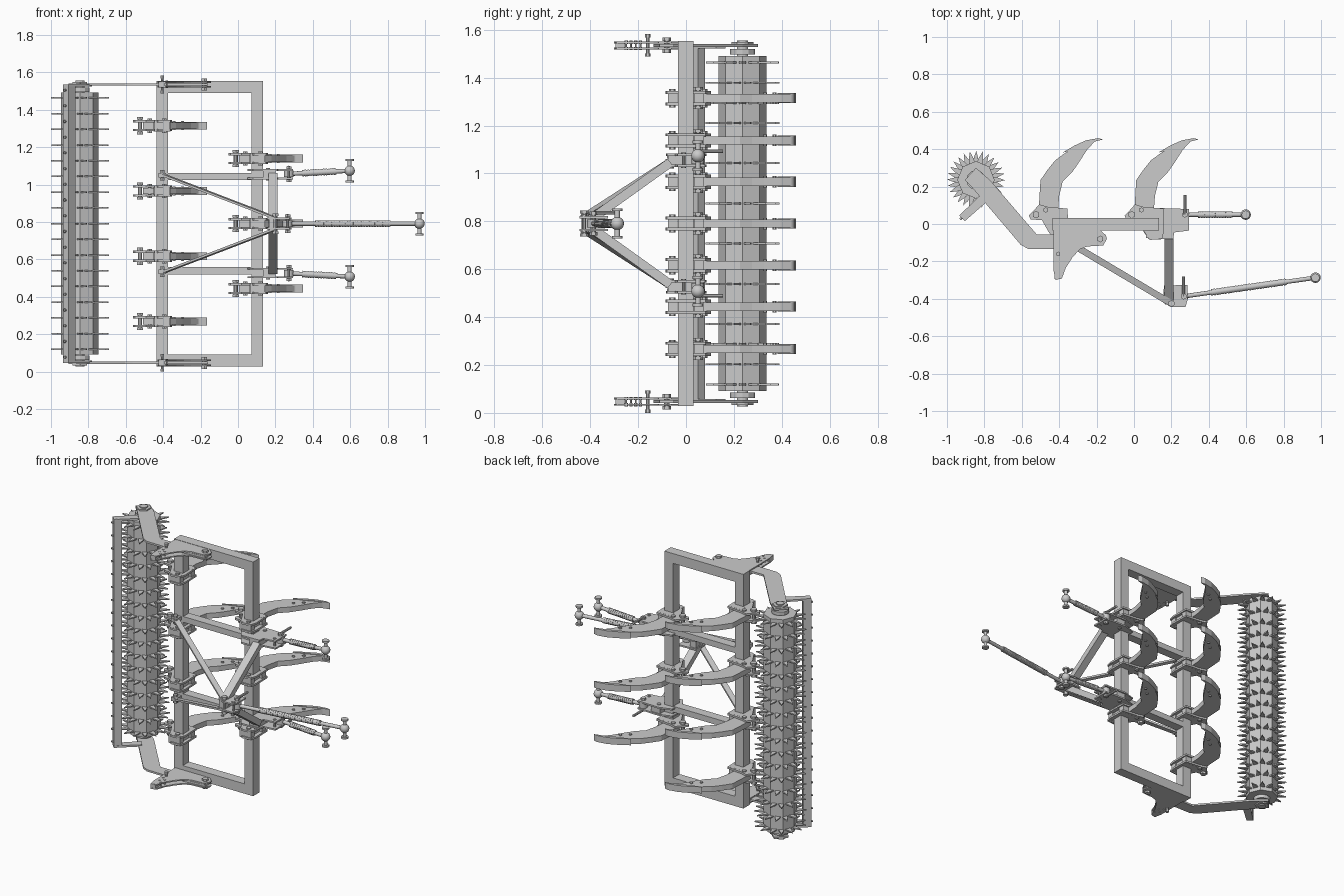
import bpy, bmesh, math
from mathutils import Vector, Matrix

ZM = 0.791  # height of the mirror plane


def finish(name, bm):
    bmesh.ops.recalc_face_normals(bm, faces=bm.faces)
    me = bpy.data.meshes.new(name)
    bm.to_mesh(me)
    bm.free()
    ob = bpy.data.objects.new(name, me)
    bpy.context.collection.objects.link(ob)
    return ob


def add_prism(bm, pts, z, t):
    """Profile in x/y, thickness t centred on z."""
    vs = [bm.verts.new((x, y, z - t / 2)) for x, y in pts]
    f = bm.faces.new(vs)
    ext = bmesh.ops.extrude_face_region(bm, geom=[f])
    bmesh.ops.translate(bm, vec=(0, 0, t),
                        verts=[v for v in ext['geom'] if isinstance(v, bmesh.types.BMVert)])


def add_box(bm, x0, x1, y0, y1, z0, z1):
    add_prism(bm, [(x0, y0), (x1, y0), (x1, y1), (x0, y1)], (z0 + z1) / 2, z1 - z0)


def axis_matrix(a, b, up=(0, 0, 1)):
    d = (b - a).normalized()
    side = d.cross(Vector(up))
    if side.length < 1e-4:
        side = Vector((1, 0, 0))
    side.normalize()
    m = Matrix((side, side.cross(d), d)).transposed().to_4x4()
    return Matrix.Translation((a + b) / 2) @ m


def add_rod(bm, a, b, r, r2=None, n=12):
    a, b = Vector(a), Vector(b)
    bmesh.ops.create_cone(bm, cap_ends=True, segments=n, radius1=r, radius2=r if r2 is None else r2,
                          depth=(b - a).length, matrix=axis_matrix(a, b))


def add_bar(bm, a, b, w, h):
    """Rectangular bar; w across, h along z-like direction."""
    a, b = Vector(a), Vector(b)
    m = axis_matrix(a, b) @ Matrix.Diagonal((w, h, (b - a).length, 1))
    bmesh.ops.create_cube(bm, size=1, matrix=m)


def pin(bm, x, y, z, half, r=0.012, head=0.02):
    """Bolt along z with hexagonal heads."""
    add_rod(bm, (x, y, z - half), (x, y, z + half), r, n=10)
    for s in (-1, 1):
        add_rod(bm, (x, y, z + s * (half - 0.014)), (x, y, z + s * half), head, n=6)


# main rectangular frame with two inner beams
bm = bmesh.new()
for x0 in (-0.436, 0.071):
    add_box(bm, x0, x0 + 0.062, -0.034, 0.032, ZM - 0.763, ZM + 0.763)
for s in (-1, 1):
    zc = ZM + s * 0.731
    add_box(bm, -0.374, 0.071, -0.034, 0.032, zc - 0.032, zc + 0.032)
    zc = ZM + s * 0.252
    add_box(bm, -0.374, 0.071, -0.03, 0.03, zc - 0.019, zc + 0.019)
finish("main_frame", bm)

# tines: curved shank, share point, clamp plates and bolts (front-row coordinates)
SHANK = [(0.005, 0.06), (0.005, 0.12), (0.012, 0.235), (0.05, 0.29), (0.09, 0.34), (0.14, 0.377),
         (0.195, 0.41), (0.255, 0.437), (0.31, 0.45), (0.26, 0.395), (0.215, 0.325), (0.18, 0.275),
         (0.13, 0.225), (0.112, 0.15), (0.105, 0.06)]
POINT = [(0.13, 0.382), (0.195, 0.42), (0.255, 0.447), (0.32, 0.459), (0.347, 0.452),
         (0.31, 0.443), (0.255, 0.425), (0.195, 0.398)]
CLAMP = [(-0.05, 0.045), (-0.03, 0.065), (0.005, 0.105), (0.05, 0.092), (0.157, 0.082), (0.16, -0.04),
         (0.15, -0.08), (0.085, -0.085), (0.055, -0.042), (0.02, 0.02), (-0.04, 0.025)]
rows = [(0, k * 0.3475) for k in (-1, 0, 1)] + [(-0.512, (k - 1.5) * 0.349) for k in range(4)]
for dx, dz in rows:
    z = ZM + dz
    mv = lambda pts: [(x + dx, y) for x, y in pts]
    bm = bmesh.new()
    add_prism(bm, mv(SHANK), z, 0.034)
    add_prism(bm, mv(POINT), z, 0.042)
    for x, y in ((0.215, 0.37), (0.17, 0.33)):
        pin(bm, x + dx, y, z, 0.024, 0.006, 0.009)
    finish("tine", bm)
    bm = bmesh.new()
    for s in (-1, 1):
        add_prism(bm, mv(CLAMP), z + s * 0.0235, 0.012)
    add_box(bm, 0.06 + dx, 0.15 + dx, 0.034, 0.075, z - 0.03, z + 0.03)
    add_box(bm, 0.065 + dx, 0.145 + dx, -0.075, -0.036, z - 0.03, z + 0.03)
    pin(bm, -0.012 + dx, 0.05, z, 0.046, 0.012, 0.02)
    pin(bm, 0.04 + dx, 0.075, z, 0.038, 0.009, 0.014)
    pin(bm, 0.118 + dx, -0.058, z, 0.038, 0.009, 0.014)
    finish("tine_clamp", bm)

# roller: octagonal drum, spike rings, end hubs
RX, RY = -0.845, 0.236
bm = bmesh.new()
bmesh.ops.create_cone(bm, cap_ends=True, segments=8, radius1=0.1, radius2=0.1, depth=1.4,
                      matrix=Matrix.Translation((RX, RY, ZM)))
for s in (-1, 1):
    add_rod(bm, (RX, RY, ZM + s * 0.7), (RX, RY, ZM + s * 0.765), 0.024)
    add_rod(bm, (RX, RY, ZM + s * 0.705), (RX, RY, ZM + s * 0.728), 0.052)
    add_rod(bm, (RX, RY, ZM + s * 0.75), (RX, RY, ZM + s * 0.758), 0.045, n=6)
finish("roller_drum", bm)
bm = bmesh.new()
N = 14
for r in range(17):
    z = ZM + (r - 8) * 0.084
    for k in range(N):
        a = 2 * math.pi * (k + 0.5 * (r % 2)) / N
        pts = []
        for rad, off in ((0.085, -0.017), (0.085, 0.017), (0.12, 0.011), (0.155, -0.002), (0.12, -0.011)):
            pts.append((RX + rad * math.cos(a) - off * math.sin(a), RY + rad * math.sin(a) + off * math.cos(a)))
        add_prism(bm, pts, z, 0.008)
finish("roller_spikes", bm)

# scraper bar behind the roller
bm = bmesh.new()
add_prism(bm, [(-0.935, 0.045), (-0.905, 0.015), (-0.87, 0.05), (-0.9, 0.08)], ZM, 1.49)
for s in (-1, 1):
    add_prism(bm, [(-0.935, 0.045), (-0.905, 0.015), (-0.78, 0.125), (-0.81, 0.165)], ZM + s * 0.738, 0.012)
for r in range(18):
    add_rod(bm, (-0.914, 0.04, ZM + (r - 8.5) * 0.084), (-0.93, 0.024, ZM + (r - 8.5) * 0.084), 0.007, n=6)
finish("scraper_bar", bm)

# roller arms and their adjustment plates
ARM = [(-0.905, 0.235), (-0.845, 0.3), (-0.77, 0.235), (-0.52, -0.056), (-0.16, -0.05),
       (-0.16, -0.11), (-0.44, -0.135), (-0.565, -0.133), (-0.605, -0.112), (-0.87, 0.2)]
PLATE = [(-0.43, -0.034), (-0.43, -0.25), (-0.42, -0.3), (-0.385, -0.29), (-0.365, -0.235), (-0.33, -0.18),
         (-0.29, -0.135), (-0.25, -0.12), (-0.165, -0.115), (-0.145, -0.08), (-0.15, -0.06), (-0.18, -0.034)]
for s in (-1, 1):
    zc = ZM + s * 0.744
    bm = bmesh.new()
    add_prism(bm, ARM, zc, 0.012)
    finish("roller_arm", bm)
    bm = bmesh.new()
    for o in (-0.013, 0.013):
        add_prism(bm, PLATE, zc + o, 0.008)
    add_box(bm, -0.425, -0.39, -0.295, -0.25, zc - 0.014, zc + 0.014)
    pin(bm, -0.18, -0.08, zc, 0.032, 0.012, 0.018)
    pin(bm, -0.405, -0.16, zc, 0.047, 0.008, 0.012)
    for i in range(4):
        pin(bm, -0.405 + 0.024 * (i % 2), -0.19 - 0.02 * i, zc, 0.02, 0.004, 0.007)
    finish("arm_plate", bm)

# three-point headstock: uprights, braces, brackets
for s in (-1, 1):
    bm = bmesh.new()
    add_bar(bm, (0.187, -0.065, ZM + s * 0.255), (0.187, -0.4, ZM + s * 0.015), 0.05, 0.038)
    finish("headstock_upright", bm)
    bm = bmesh.new()
    add_bar(bm, (-0.405, -0.065, ZM + s * 0.262), (0.2, -0.425, ZM + s * 0.03), 0.035, 0.012)
    add_box(bm, -0.425, -0.385, -0.085, -0.03, ZM + s * 0.258 - 0.012, ZM + s * 0.258 + 0.012)
    pin(bm, -0.405, -0.065, ZM + s * 0.258, 0.028, 0.008, 0.014)
    finish("headstock_brace", bm)
    bm = bmesh.new()
    zc = ZM + s * 0.264
    for o in (-0.023, 0.023):
        add_prism(bm, [(0.06, 0.06), (0.14, 0.085), (0.295, 0.08), (0.295, -0.035), (0.215, -0.045),
                       (0.21, -0.08), (0.08, -0.083), (0.05, -0.04)], zc + o, 0.01)
    add_box(bm, 0.135, 0.2, -0.075, 0.075, zc - 0.02, zc + 0.02)
    pin(bm, 0.272, 0.05, zc, 0.042, 0.011, 0.016)
    pin(bm, 0.272, -0.01, zc, 0.032, 0.007, 0.011)
    pin(bm, 0.16, 0.05, zc, 0.034, 0.008, 0.013)
    add_rod(bm, (0.272, 0.05, zc + s * 0.038), (0.272, 0.155, zc + s * 0.038), 0.008, n=8)
    finish("lower_bracket", bm)

bm = bmesh.new()
for o in (-0.027, 0.027):
    add_prism(bm, [(0.16, -0.33), (0.285, -0.325), (0.285, -0.41), (0.275, -0.445), (0.2, -0.445),
                   (0.155, -0.42)], ZM + o, 0.01)
add_box(bm, 0.165, 0.21, -0.43, -0.34, ZM - 0.025, ZM + 0.025)
pin(bm, 0.265, -0.387, ZM, 0.05, 0.012, 0.017)
pin(bm, 0.265, -0.425, ZM, 0.038, 0.007, 0.011)
pin(bm, 0.2, -0.425, ZM, 0.055, 0.012, 0.018)
add_rod(bm, (0.265, -0.387, ZM + 0.045), (0.265, -0.28, ZM + 0.045), 0.008, n=8)
finish("top_bracket", bm)


def link(name, a, b, t0, t1, r):
    """Adjustable link: eye, rod, ribbed sleeve, ball end with cross pin."""
    a, b = Vector(a), Vector(b)
    bm = bmesh.new()
    add_rod(bm, a, b, r * 0.65, n=12)
    add_rod(bm, a - Vector((0, 0, 0.017)), a + Vector((0, 0, 0.017)), 0.026)
    add_rod(bm, a.lerp(b, t0), a.lerp(b, t1), r * 0.88, n=16)
    n = max(6, int((t1 - t0) * (b - a).length / 0.014))
    for i in range(n):
        u = t0 + (t1 - t0) * i / n
        w = (t1 - t0) / n * 0.55
        add_rod(bm, a.lerp(b, u), a.lerp(b, u + w), r, n=16)
    bmesh.ops.create_uvsphere(bm, u_segments=16, v_segments=10, radius=0.028, matrix=Matrix.Translation(b))
    add_rod(bm, b - Vector((0, 0, 0.062)), b + Vector((0, 0, 0.062)), 0.011)
    for s in (-1, 1):
        add_rod(bm, b + Vector((0, 0, s * 0.052)), b + Vector((0, 0, s * 0.063)), 0.022)
    ob = finish(name, bm)
    bpy.context.view_layer.objects.active = ob
    ob.select_set(True)
    bpy.ops.object.shade_smooth_by_angle(angle=math.radians(35))
    ob.select_set(False)


# three hitch links
for s in (-1, 1):
    link("lower_link", (0.272, 0.05, ZM + s * 0.266), (0.597, 0.05, ZM + s * 0.283), 0.22, 0.78, 0.018)
link("top_link", (0.265, -0.387, ZM), (0.97, -0.287, ZM), 0.21, 0.78, 0.018)
